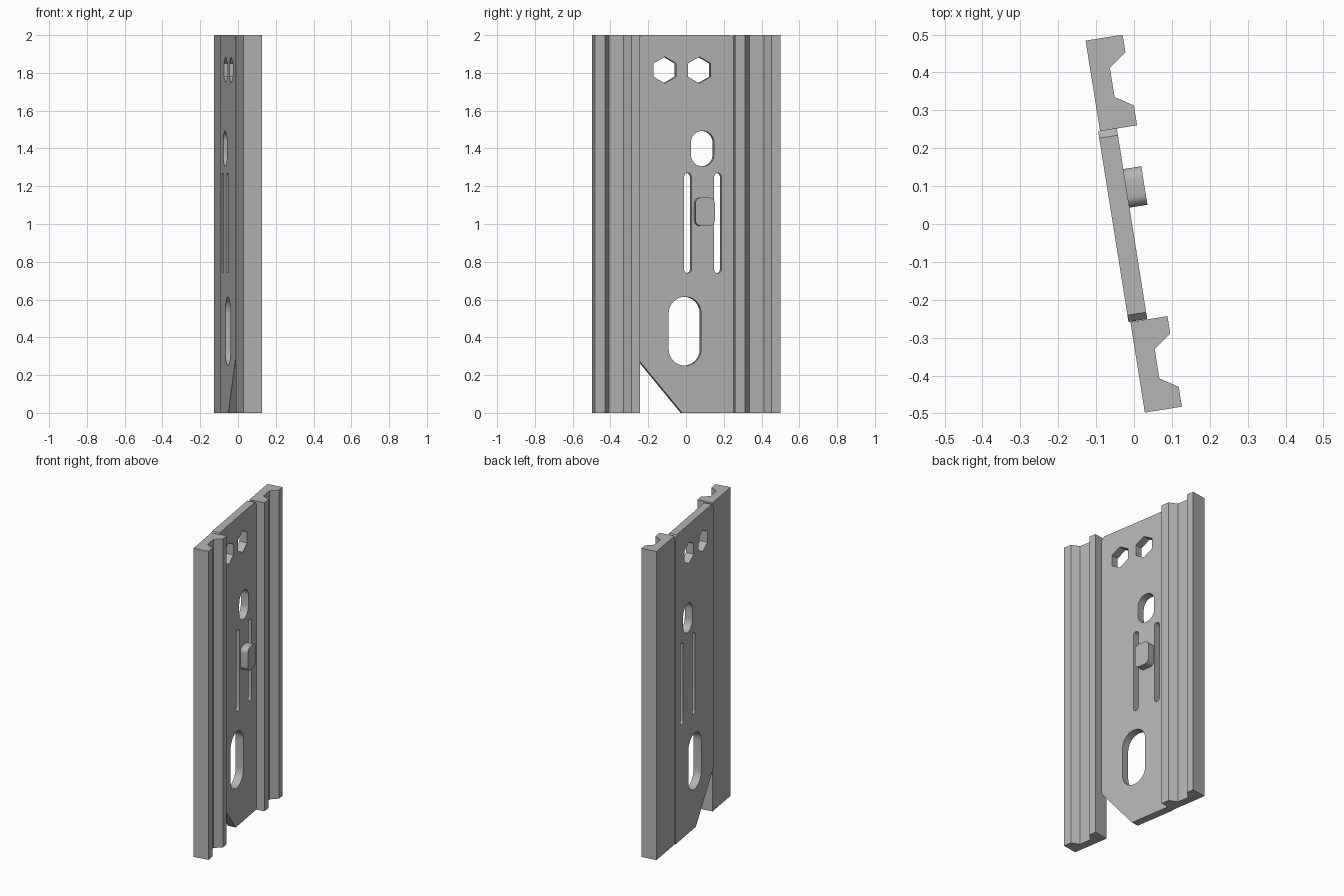
import bpy, bmesh, math
from mathutils import Matrix, Vector

if "Cube" in bpy.data.objects:
    bpy.data.objects.remove(bpy.data.objects["Cube"])

ANGLE = math.radians(9.05)
grey = bpy.data.materials.new("plain grey")
grey.diffuse_color = (0.46, 0.46, 0.46, 1)
grey.use_nodes = True
grey.node_tree.nodes["Principled BSDF"].inputs["Base Color"].default_value = grey.diffuse_color

# Assembly is turned about z; "upright" maps (along, height, out) to the turned frame
TURN = Matrix.Rotation(ANGLE, 4, 'Z')
UPRIGHT = TURN @ Matrix(((0, 0, 1, 0), (1, 0, 0, 0), (0, 1, 0, 0), (0, 0, 0, 1)))


def solid(name, outlines, low, high, matrix):
    """Extrude closed outlines (first is the border, the rest are holes)."""
    curve = bpy.data.curves.new(name, 'CURVE')
    curve.dimensions = '2D'
    curve.fill_mode = 'BOTH'
    curve.extrude = (high - low) / 2
    for pts in outlines:
        spline = curve.splines.new('POLY')
        spline.points.add(len(pts) - 1)
        for p, (x, y) in zip(spline.points, pts):
            p.co = (x, y, 0, 1)
        spline.use_cyclic_u = True
    ob = bpy.data.objects.new(name, curve)
    bpy.context.collection.objects.link(ob)
    bpy.ops.object.select_all(action='DESELECT')
    bpy.context.view_layer.objects.active = ob
    ob.select_set(True)
    bpy.ops.object.convert(target='MESH')
    ob = bpy.context.view_layer.objects.active
    me = ob.data
    me.transform(matrix @ Matrix.Translation((0, 0, (low + high) / 2)))
    bm = bmesh.new()
    bm.from_mesh(me)
    bmesh.ops.remove_doubles(bm, verts=bm.verts, dist=1e-5)
    bmesh.ops.recalc_face_normals(bm, faces=bm.faces)
    bm.to_mesh(me)
    bm.free()
    me.materials.clear()
    me.materials.append(grey)
    bpy.ops.object.shade_smooth_by_angle(angle=math.radians(30))
    return ob


def rounded(cx, z0, z1, width, radius, steps=8):
    """Rectangle with rounded corners; radius of half the width makes a slot."""
    pts = []
    dx = width / 2 - radius
    corners = ((dx, z1 - radius), (-dx, z1 - radius), (-dx, z0 + radius), (dx, z0 + radius))
    for q, (x, z) in enumerate(corners):
        for i in range(steps + 1):
            a = math.pi / 2 * (q + i / steps)
            p = (cx + x + radius * math.cos(a), z + radius * math.sin(a))
            if not pts or (Vector(p) - Vector(pts[-1])).length > 1e-4:
                pts.append(p)
    if (Vector(pts[0]) - Vector(pts[-1])).length < 1e-4:
        pts.pop()
    return pts


def slot(cx, z0, z1, width):
    return rounded(cx, z0, z1, width, width / 2)


def hexagon(cx, cz, r):
    return [(cx + r * math.sin(i * math.pi / 3), cz + r * math.cos(i * math.pi / 3))
            for i in range(6)]


# Two identical channelled side rails
rail = [(-0.05, 0), (0.049, 0), (0.049, 0.053), (0.002, 0.083),
        (0.002, 0.161), (0.049, 0.195), (0.049, 0.242), (-0.05, 0.242)]
for name, start in (("front_rail", -0.496), ("back_rail", 0.256)):
    solid(name, [[(x, y + start) for x, y in rail]], 0, 2, TURN)

# Centre plate with cut lower corner, small top chamfers and through holes
border = [(-0.02, 0), (0.256, 0), (0.256, 1.982), (0.238, 2),
          (-0.235, 2), (-0.253, 1.982), (-0.253, 0.28)]
holes = [hexagon(-0.113, 1.815, 0.07), hexagon(0.072, 1.815, 0.07),
         slot(0.089, 1.305, 1.493, 0.124),
         slot(0.010, 0.74, 1.27, 0.038), slot(0.171, 0.74, 1.27, 0.038),
         slot(-0.005, 0.25, 0.615, 0.174)]
solid("centre_plate", [border] + holes, -0.055, -0.005, UPRIGHT)

# Raised button between the two thin slots
solid("button", [rounded(0.096, 0.99, 1.14, 0.103, 0.03)], -0.006, 0.043, UPRIGHT)
